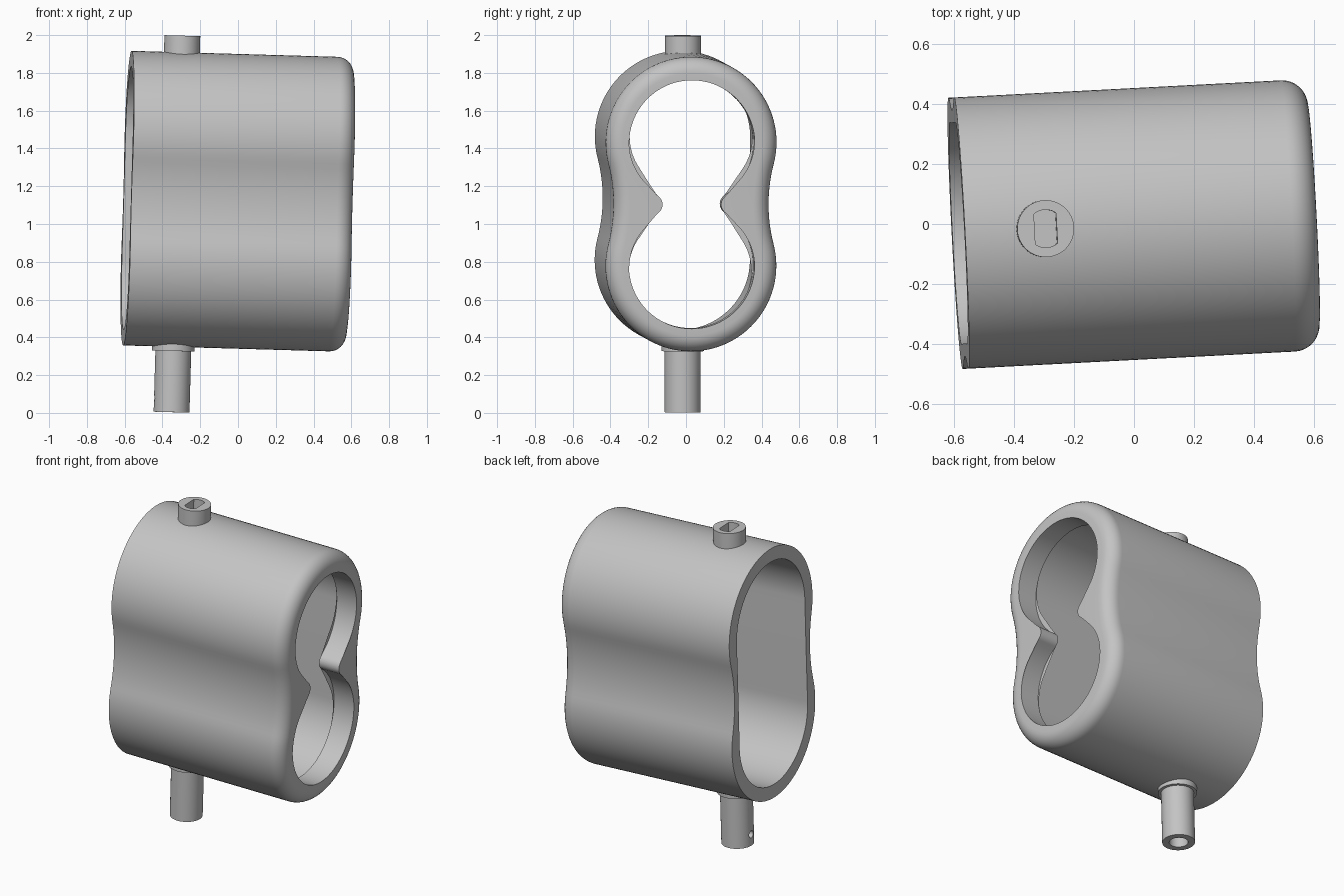
import bpy, bmesh
from math import sin, cos, pi, atan2, radians
from mathutils import Matrix, Vector

cube = bpy.data.objects.get("Cube")
if cube:
    bpy.data.objects.remove(cube, do_unlink=True)

grey = bpy.data.materials.new("plain grey")
grey.use_nodes = True
colour = (0.55, 0.55, 0.55, 1)
grey.diffuse_color = colour
grey.node_tree.nodes["Principled BSDF"].inputs["Base Color"].default_value = colour

# The whole assembly leans slightly
LEAN = (Matrix.Translation((0, 0, 1.12)) @ Matrix.Rotation(radians(3), 4, "Z")
        @ Matrix.Rotation(radians(1.65), 4, "Y"))
PIN_X = -0.32


def arc(cx, cz, r, a0, a1, n):
    """Points along an arc, without its last point."""
    return [(cx + r * cos(a0 + (a1 - a0) * i / n),
             cz + r * sin(a0 + (a1 - a0) * i / n)) for i in range(n)]


def double_lobe(radius, spread, waist):
    """Two round lobes joined by tangent arcs at the waist."""
    r = (waist**2 + spread**2 - radius**2) / (2 * (radius - waist))
    d = waist + r
    f = atan2(spread, d)
    return (arc(0, spread, radius, -f, pi + f, 56) + arc(-d, 0, r, f, -f, 14)
            + arc(0, -spread, radius, pi - f, 2 * pi + f, 56)
            + arc(d, 0, r, pi + f, pi - f, 14))


def loft(name, loops, closed):
    """Bridge matching loops; join last to first, or cap both ends."""
    bm = bmesh.new()
    rings = [[bm.verts.new(LEAN @ Vector(p)) for p in loop] for loop in loops]
    pairs = list(zip(rings, rings[1:]))
    if closed:
        pairs.append((rings[-1], rings[0]))
    else:
        bm.faces.new(rings[0])
        bm.faces.new(rings[-1])
    for a, b in pairs:
        for i in range(len(a)):
            j = (i + 1) % len(a)
            bm.faces.new((a[i], a[j], b[j], b[i]))
    bmesh.ops.recalc_face_normals(bm, faces=bm.faces)
    mesh = bpy.data.meshes.new(name)
    bm.to_mesh(mesh)
    bm.free()
    mesh.materials.append(grey)
    obj = bpy.data.objects.new(name, mesh)
    bpy.context.collection.objects.link(obj)
    return obj


def activate(obj):
    bpy.ops.object.select_all(action="DESELECT")
    obj.select_set(True)
    bpy.context.view_layer.objects.active = obj


def smooth(obj):
    activate(obj)
    bpy.ops.object.shade_smooth_by_angle(angle=radians(30))


def across(x, outline):
    return [(x, y, z) for y, z in outline]


def disc(radius, z, flat=1.0):
    """Horizontal ring on the pin axis, with optional flat sides."""
    return [(PIN_X + max(-flat, min(flat, x)), y, z)
            for x, y in arc(0, 0, radius, 0, 2 * pi, 48)]


# Sleeve: outer wall, rounded front edge, figure-eight opening, wide cavity
BACK, FRONT, ROUND = -0.587, 0.59, 0.085
PLATE = FRONT - 0.135
R, C, W = 0.453, 0.327, 0.411
sections = [across(BACK, double_lobe(R, C, W))]
for k in range(9):
    a = k / 8 * pi / 2
    inset = ROUND * (1 - cos(a))
    sections.append(across(FRONT - ROUND * (1 - sin(a)),
                           double_lobe(R - inset, C, W - inset)))
opening = double_lobe(0.333, 0.325, 0.155)
cavity = double_lobe(0.37, 0.327, 0.369)
sections += [across(FRONT, opening), across(PLATE, opening),
             across(PLATE, cavity), across(BACK, cavity)]
smooth(loft("sleeve", sections, True))

# Top post with a flat-sided slot
smooth(loft("top_post", [disc(0.095, 0.72), disc(0.095, 0.868),
                         disc(0.063, 0.868, 0.037), disc(0.063, 0.79, 0.037)], False))

# Bottom pin with collar and blind bore
pin = loft("bottom_pin", [disc(0.113, -0.72), disc(0.113, -0.802),
                          disc(0.095, -0.802), disc(0.095, -1.126),
                          disc(0.055, -1.126), disc(0.055, -0.9)], False)

# Small cross hole through the outer side of the pin
hole = arc(0, -1.055, 0.022, 0, 2 * pi, 20)
cutter = loft("cross_hole_cutter", [across(PIN_X - 0.15, hole), across(PIN_X, hole)], False)
cutter.hide_render = True
cut = pin.modifiers.new("cross_hole", "BOOLEAN")
cut.operation = "DIFFERENCE"
cut.solver = "EXACT"
cut.object = cutter
activate(pin)
bpy.ops.object.modifier_apply(modifier=cut.name)
bpy.data.objects.remove(cutter, do_unlink=True)
smooth(pin)
